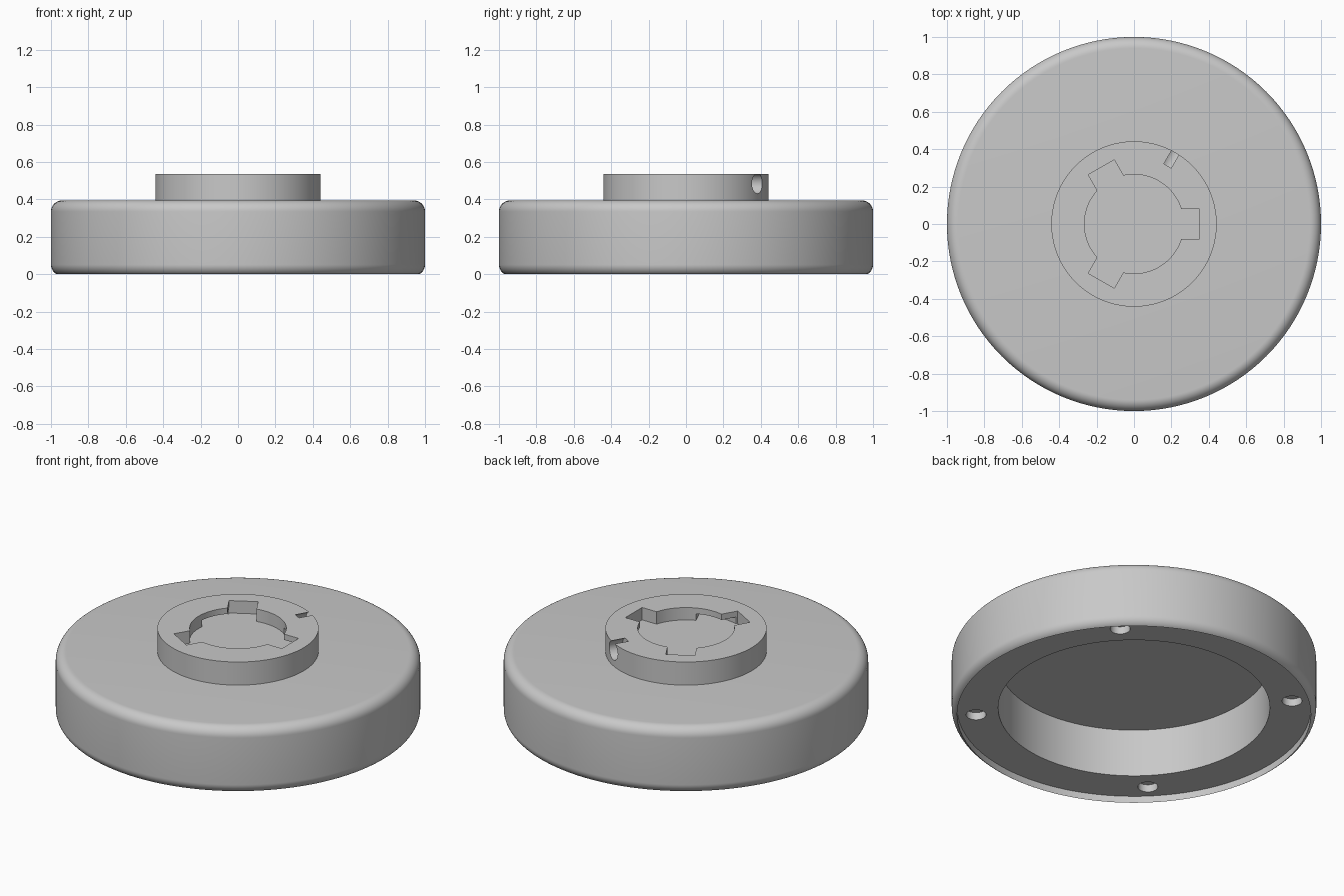
import bpy
import bmesh
from math import cos, sin, pi, radians
from mathutils import Matrix

if "Cube" in bpy.data.objects:
    bpy.data.objects.remove(bpy.data.objects["Cube"])

SEGMENTS = 128

grey = bpy.data.materials.new("Grey plastic")
grey.use_nodes = True
COLOUR = (0.58, 0.58, 0.58, 1)
grey.diffuse_color = COLOUR
grey.node_tree.nodes["Principled BSDF"].inputs["Base Color"].default_value = COLOUR


def finish(name, bm):
    mesh = bpy.data.meshes.new(name)
    bmesh.ops.recalc_face_normals(bm, faces=bm.faces)
    bm.to_mesh(mesh)
    bm.free()
    mesh.materials.append(grey)
    obj = bpy.data.objects.new(name, mesh)
    bpy.context.collection.objects.link(obj)
    return obj


def lathe(name, profile):
    """Revolve an axis-to-axis (radius, height) profile about z."""
    bm = bmesh.new()
    verts = [bm.verts.new((r, 0, z)) for r, z in profile]
    edges = [bm.edges.new(pair) for pair in zip(verts, verts[1:])]
    bmesh.ops.spin(bm, geom=verts + edges, cent=(0, 0, 0), axis=(0, 0, 1),
                   angle=2 * pi, steps=SEGMENTS, use_merge=True)
    bmesh.ops.remove_doubles(bm, verts=bm.verts, dist=0.0001)
    return finish(name, bm)


def cylinder(name, radius, depth, matrix, sides=32):
    bm = bmesh.new()
    bmesh.ops.create_cone(bm, cap_ends=True, segments=sides, radius1=radius,
                          radius2=radius, depth=depth, matrix=matrix)
    return finish(name, bm)


def box(name, size, matrix):
    bm = bmesh.new()
    bmesh.ops.create_cube(bm, size=1, matrix=matrix @ Matrix.Diagonal((*size, 1)))
    return finish(name, bm)


def sector(name, inner, outer, low, high, start, end, steps=18):
    """Solid ring segment between two angles."""
    bm = bmesh.new()
    angles = [radians(start + (end - start) * i / steps) for i in range(steps + 1)]
    ring = [(outer * cos(a), outer * sin(a), low) for a in angles]
    ring += [(inner * cos(a), inner * sin(a), low) for a in reversed(angles)]
    face = bm.faces.new([bm.verts.new(p) for p in ring])
    new = bmesh.ops.extrude_face_region(bm, geom=[face], use_keep_orig=True)["geom"]
    top = [v for v in new if isinstance(v, bmesh.types.BMVert)]
    bmesh.ops.translate(bm, verts=top, vec=(0, 0, high - low))
    return finish(name, bm)


def turn(degrees):
    return Matrix.Rotation(radians(degrees), 4, "Z")


def move(x, y, z):
    return Matrix.Translation((x, y, z))


def cut(target, cutters):
    for cutter in cutters:
        mod = target.modifiers.new(cutter.name, "BOOLEAN")
        mod.operation = "DIFFERENCE"
        mod.solver = "EXACT"
        mod.object = cutter
    bpy.context.view_layer.objects.active = target
    for mod in list(target.modifiers):
        bpy.ops.object.modifier_apply(modifier=mod.name)
    for cutter in cutters:
        bpy.data.objects.remove(cutter)


def arc(r, z, radius, start, end, steps=10):
    angles = [radians(start + (end - start) * i / steps) for i in range(steps + 1)]
    return [(r + radius * cos(a), z + radius * sin(a)) for a in angles]


# Base: rounded drum, with a thin outer lip around a recessed rim and a deep cavity
BASE_TOP, HUB_TOP, FLOOR, RIM = 0.395, 0.535, 0.46, 0.041
base = lathe("base", [(0, 0.33), (0.745, 0.33), (0.745, RIM), (0.97, RIM)]
             + arc(0.94, 0.052, 0.06, -60, 0)
             + arc(0.94, BASE_TOP - 0.06, 0.06, 0, 90) + [(0, BASE_TOP)])

# Four shallow magnet holes in the recessed rim
cut(base, [cylinder("hole_cutter", 0.055, 0.09, turn(45 + 90 * i) @ move(0.87, 0, RIM))
           for i in range(4)])

# Hub: round socket
hub = lathe("hub", [(0, BASE_TOP - 0.01), (0.442, BASE_TOP - 0.01), (0.442, HUB_TOP),
                    (0.265, HUB_TOP), (0.265, FLOOR), (0, FLOOR)])

# Three bayonet slots, each leading into a locking channel under the lip
cutters = []
for angle in (0, 120, 240):
    cutters.append(box("slot_cutter", (0.15, 0.16, 0.12),
                       turn(angle) @ move(0.275, 0, FLOOR + 0.06)))
    cutters.append(sector("channel_cutter", 0.22, 0.348, FLOOR, 0.5, angle, angle + 53))

# Radial hole in the hub side
cutters.append(cylinder("side_hole_cutter", 0.055, 0.143,
                        turn(60) @ move(0.43, 0, 0.485) @ Matrix.Rotation(pi / 2, 4, "Y")))
cut(hub, cutters)

# Smooth shading with crisp edges
for obj in (base, hub):
    bpy.ops.object.select_all(action="DESELECT")
    obj.select_set(True)
    bpy.context.view_layer.objects.active = obj
    bpy.ops.object.shade_smooth_by_angle(angle=radians(30))
